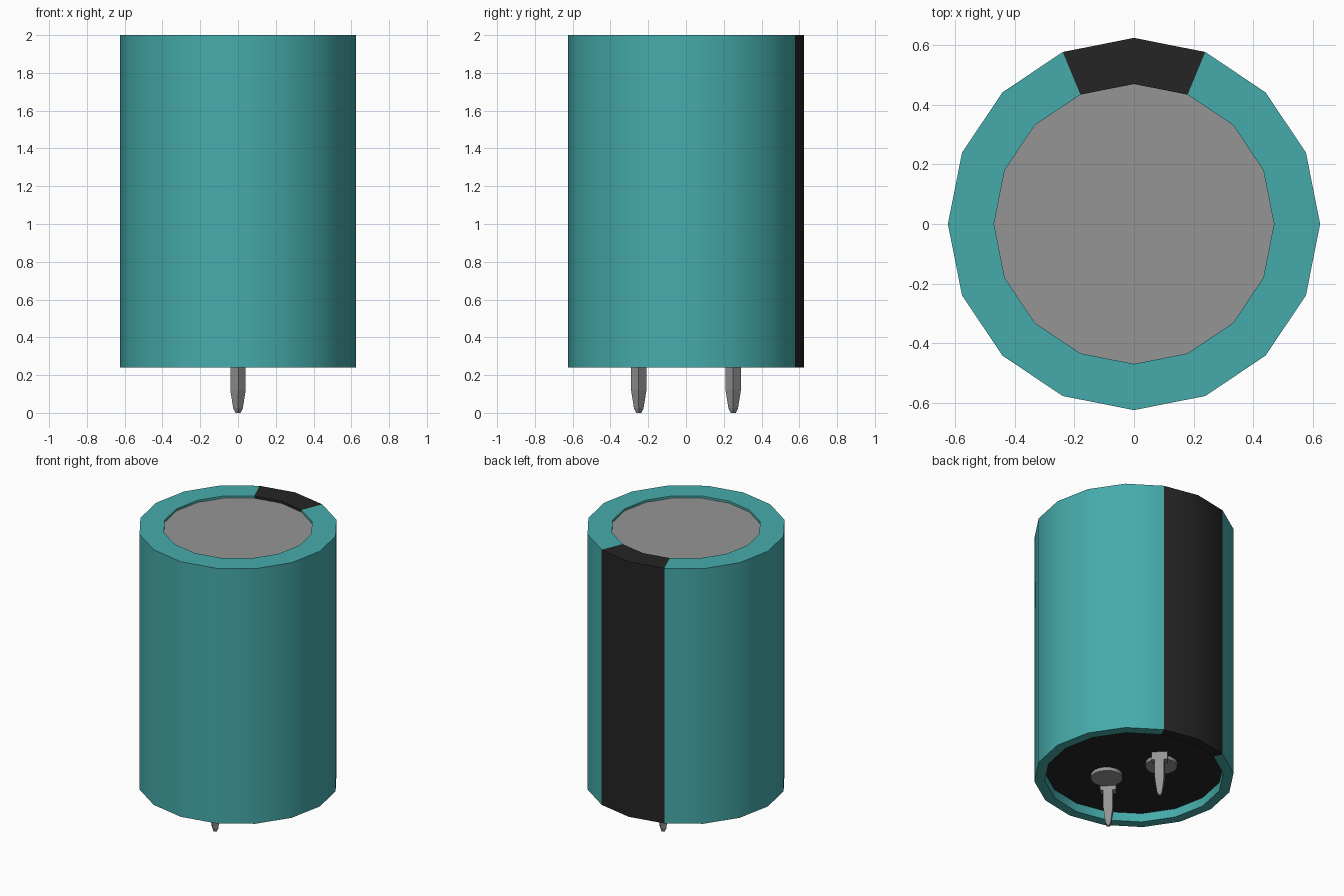
import bpy, bmesh, math
from mathutils import Matrix, Vector

cube = bpy.data.objects.get("Cube")
if cube:
    bpy.data.objects.remove(cube, do_unlink=True)


def make_material(name, color):
    mat = bpy.data.materials.new(name)
    mat.use_nodes = True
    mat.diffuse_color = color
    mat.node_tree.nodes["Principled BSDF"].inputs["Base Color"].default_value = color
    return mat


teal = make_material("teal sleeve", (0.062, 0.41, 0.41, 1))
black = make_material("black", (0.018, 0.018, 0.018, 1))
grey = make_material("grey metal", (0.3, 0.3, 0.3, 1))

SIDES = 16


def circle(radius, z):
    steps = [math.tau * i / SIDES for i in range(SIDES)]
    return [Vector((radius * math.cos(a), radius * math.sin(a), z)) for a in steps]


def rectangle(width, depth, z):
    corners = [(-1, -1), (1, -1), (1, 1), (-1, 1)]
    return [Vector((sx * width / 2, sy * depth / 2, z)) for sx, sy in corners]


def loft(name, sections, mats, capped=True, matrix=Matrix(), smooth=False):
    """Join a stack of matching loops, running downwards, into one surface."""
    bm = bmesh.new()
    loops = [[bm.verts.new(matrix @ p) for p in s] for s in sections]
    n = len(loops[0])
    for upper, lower in zip(loops, loops[1:]):
        for i in range(n):
            j = (i + 1) % n
            bm.faces.new((upper[i], lower[i], lower[j], upper[j]))
    if capped:
        bm.faces.new(loops[0])
        bm.faces.new(loops[-1][::-1])
    mesh = bpy.data.meshes.new(name)
    bm.to_mesh(mesh)
    bm.free()
    for mat in mats:
        mesh.materials.append(mat)
    obj = bpy.data.objects.new(name, mesh)
    bpy.context.collection.objects.link(obj)
    if smooth:
        bpy.ops.object.select_all(action='DESELECT')
        obj.select_set(True)
        bpy.context.view_layer.objects.active = obj
        bpy.ops.object.shade_smooth_by_angle(angle=math.radians(30))
    return obj


# Sleeve wrapped over both ends, with a two-sided stripe down the back
profile = [(0.47, 1.985), (0.47, 2), (0.625, 2), (0.625, 0.24), (0.56, 0.24), (0.56, 0.3)]
sleeve = loft("sleeve", [circle(r, z) for r, z in profile], [teal, black],
              capped=False, smooth=True)
for face in sleeve.data.polygons:
    c = face.center
    if abs(math.atan2(c.x, c.y)) < math.tau / SIDES:
        face.material_index = 1

# Recessed end discs
loft("top_disc", [circle(0.47, 1.985), circle(0.47, 1.975)], [grey])
loft("base_disc", [circle(0.56, 0.31), circle(0.56, 0.3)], [black])

# Two terminals, each a flat-headed tapered pin beside a rivet
pin_profile = [(0.1, 0.05, 0.305), (0.1, 0.05, 0.245), (0.06, 0.055, 0.244),
               (0.06, 0.055, 0.12), (0.036, 0.036, 0.025), (0.02, 0.02, 0)]
for side, turn in (("back", 0), ("front", math.pi)):
    spin = Matrix.Rotation(turn, 4, 'Z')
    pin_place = spin @ Matrix.Translation((0, 0.25, 0)) @ Matrix.Rotation(-math.pi / 4, 4, 'Z')
    loft(side + "_pin", [rectangle(*s) for s in pin_profile], [grey], matrix=pin_place)
    rivet_place = spin @ Matrix.Translation((-0.083, 0.167, 0))
    loft(side + "_rivet", [circle(0.1, 0.305), circle(0.1, 0.275)], [grey],
         matrix=rivet_place, smooth=True)
